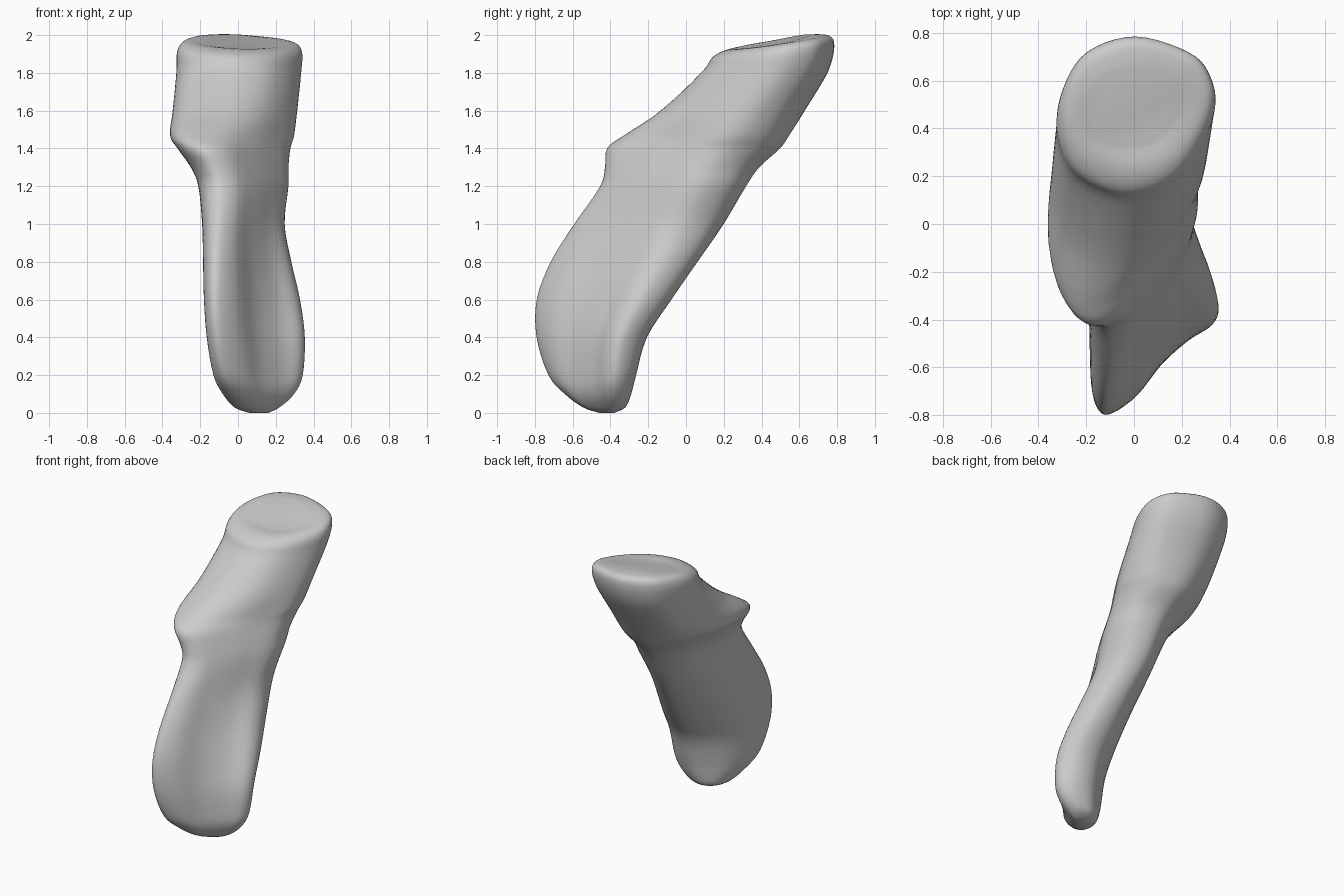
import bpy
import bmesh
from math import radians

default_cube = bpy.data.objects.get("Cube")
if default_cube:
    bpy.data.objects.remove(default_cube, do_unlink=True)

# Cross-section outlines inside a unit box: a curved blade and a rounded head
BLADE = [(.13, 0), (.34, .12), (.53, .36), (.75, .55), (.96, .67), (1, .81),
         (.85, .97), (.56, .99), (.24, .78), (.06, .51), (0, .24), (.03, .06)]
ROUND = [(.29, .03), (.5, 0), (.72, .08), (.89, .27), (1, .53), (.98, .73),
         (.85, .89), (.5, 1), (.19, .9), (.04, .67), (0, .4), (.09, .16)]

# Height, left, right, front and back limits, and roundness of each section
LEVELS = [
    (0, .06, .16, -.46, -.38, .6),
    (.03, -.02, .22, -.55, -.32, .5),
    (.1, -.08, .295, -.645, -.29, .3),
    (.2, -.13, .34, -.73, -.265, .1),
    (.4, -.165, .35, -.79, -.21, 0),
    (.6, -.18, .325, -.79, -.08, .03),
    (.8, -.185, .28, -.72, .06, .15),
    (1, -.19, .245, -.6, .2, .35),
    (1.2, -.21, .265, -.465, .32, .5),
    (1.3, -.25, .265, -.44, .39, .52),
    (1.4, -.32, .275, -.43, .5, .52),
    (1.47, -.36, .295, -.34, .55, .6),
    (1.6, -.345, .31, -.14, .63, .85),
    (1.8, -.325, .33, .08, .75, 1),
    (1.91, -.32, .335, .145, .785, 1),
    (1.96, -.28, .3, .23, .76, 1),
    (1.965, -.2, .2, .32, .66, 1),
]
AROUND = 5   # steps between outline points
ALONG = 4    # steps between levels


def blend(a, b, t):
    return tuple(p + (q - p) * t for p, q in zip(a, b))


def spline(points, steps, closed):
    """Smooth curve through points of any dimension."""
    count = len(points)

    def pick(i):
        return points[i % count] if closed else points[min(max(i, 0), count - 1)]

    result = []
    for i in range(count if closed else count - 1):
        quad = [pick(i + k) for k in (-1, 0, 1, 2)]
        for s in range(steps):
            t = s / steps
            result.append(tuple(
                b + t / 2 * (c - a + t * (2 * a - 5 * b + 4 * c - d
                                          + t * (3 * (b - c) + d - a)))
                for a, b, c, d in zip(*quad)))
    if not closed:
        result.append(points[-1])
    return result


def section(bm, level):
    """One ring of vertices; the head tilts up towards the back left."""
    z, left, right, front, back, roundness = level
    tilt = max(0, z - 1.8)
    outline = [blend(a, b, roundness) for a, b in zip(BLADE, ROUND)]
    return [bm.verts.new((left + u * (right - left),
                          front + v * (back - front),
                          z + tilt * (.45 * (v - .5) - .15 * (u - .5))))
            for u, v in spline(outline, AROUND, True)]


# Body: skin the rings together and close both ends
bm = bmesh.new()
rings = [section(bm, level) for level in spline(LEVELS, ALONG, False)]
for low, high in zip(rings, rings[1:]):
    for i in range(len(low)):
        bm.faces.new((low[i - 1], low[i], high[i], high[i - 1]))
bm.faces.new(rings[0][::-1])
bm.faces.new(rings[-1])
bmesh.ops.recalc_face_normals(bm, faces=bm.faces)

mesh = bpy.data.meshes.new("curved_body")
bm.to_mesh(mesh)
bm.free()
body = bpy.data.objects.new("curved_body", mesh)
bpy.context.collection.objects.link(body)

# Plain grey
grey = bpy.data.materials.new("plain_grey")
grey.use_nodes = True
colour = (.6, .6, .6, 1)
grey.diffuse_color = colour
grey.node_tree.nodes["Principled BSDF"].inputs["Base Color"].default_value = colour
mesh.materials.append(grey)

# Smooth shading
bpy.context.view_layer.objects.active = body
body.select_set(True)
bpy.ops.object.shade_smooth_by_angle(angle=radians(50))
